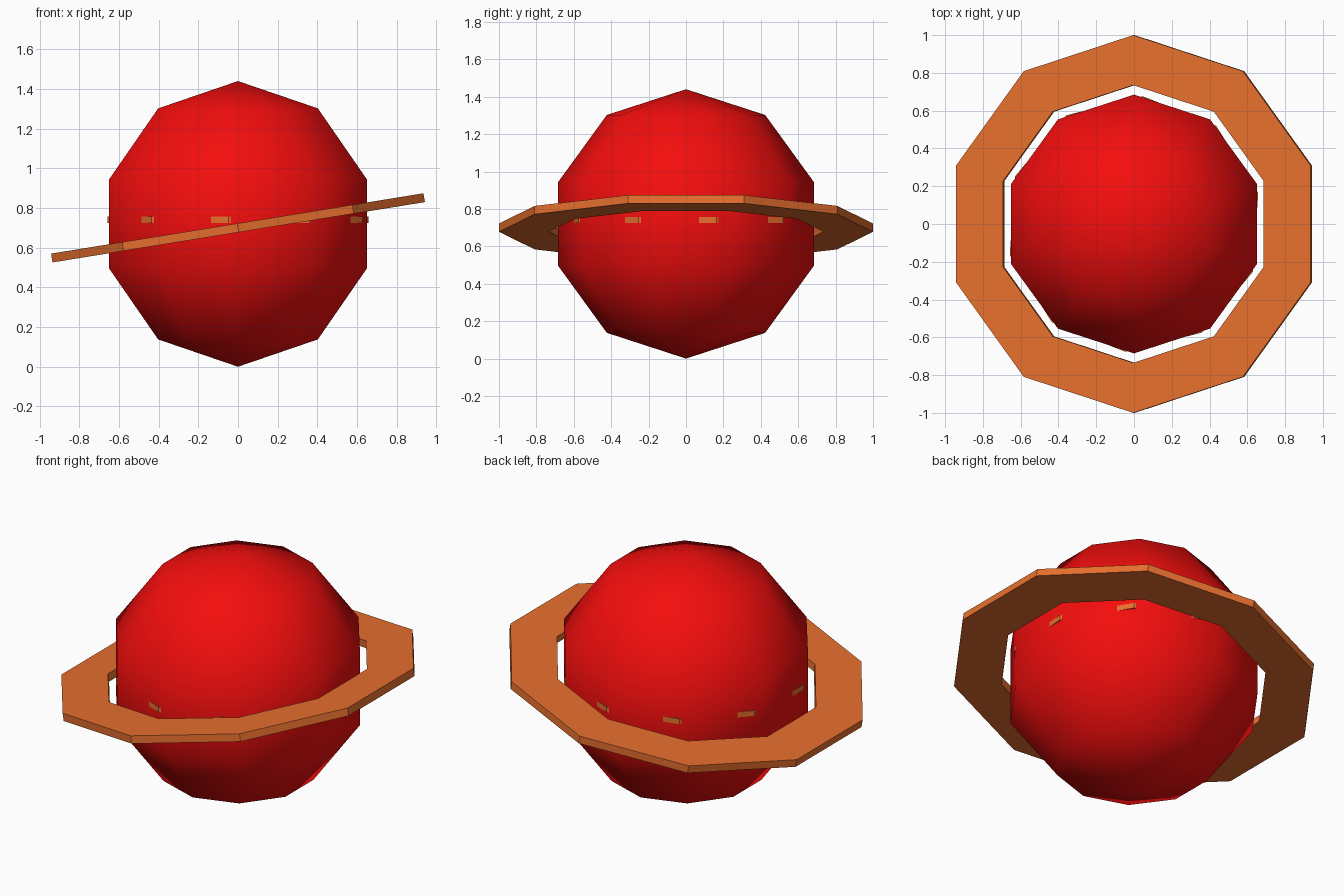
import bpy, math

if "Cube" in bpy.data.objects:
    bpy.data.objects.remove(bpy.data.objects["Cube"])

SIDES = 10


def material(name, color):
    m = bpy.data.materials.new(name)
    m.diffuse_color = (*color, 1.0)
    m.use_nodes = True
    m.node_tree.nodes["Principled BSDF"].inputs["Base Color"].default_value = m.diffuse_color
    return m


red = material("red", (0.9, 0.004, 0.004))
orange = material("orange", (0.8, 0.16, 0.027))


def flat_ring(name, outer, inner, thickness, z, tilt=0.0, turn=0.0):
    """Ten-sided flat washer with a vertex on +y before turning."""
    h = thickness / 2
    section = [(outer, -h), (outer, h), (inner, h), (inner, -h)]
    verts, faces = [], []
    for i in range(SIDES):
        a = math.pi / 2 + 2 * math.pi * i / SIDES
        verts += [(r * math.cos(a), r * math.sin(a), k) for r, k in section]
        n = (i + 1) % SIDES
        for j in range(4):
            k = (j + 1) % 4
            faces.append((i * 4 + j, n * 4 + j, n * 4 + k, i * 4 + k))
    mesh = bpy.data.meshes.new(name)
    mesh.from_pydata(verts, [], faces)
    mesh.materials.append(orange)
    ob = bpy.data.objects.new(name, mesh)
    ob.location.z = z
    ob.rotation_euler = (0, math.radians(tilt), math.radians(turn))
    bpy.context.collection.objects.link(ob)
    return ob


# Planet: low-poly globe, smooth shaded
bpy.ops.mesh.primitive_uv_sphere_add(segments=SIDES, ring_count=5, radius=0.72,
                                     location=(0, 0, 0.72))
planet = bpy.context.object
planet.name = "planet"
planet.data.materials.append(red)
bpy.ops.object.shade_smooth()

# Large tilted ring around the planet
flat_ring("outer_ring", 1.0, 0.735, 0.045, 0.70, tilt=-9.2)

# Smaller level ring, only its corners poke through the globe
flat_ring("inner_ring", 0.678, 0.498, 0.031, 0.741, turn=-4)
